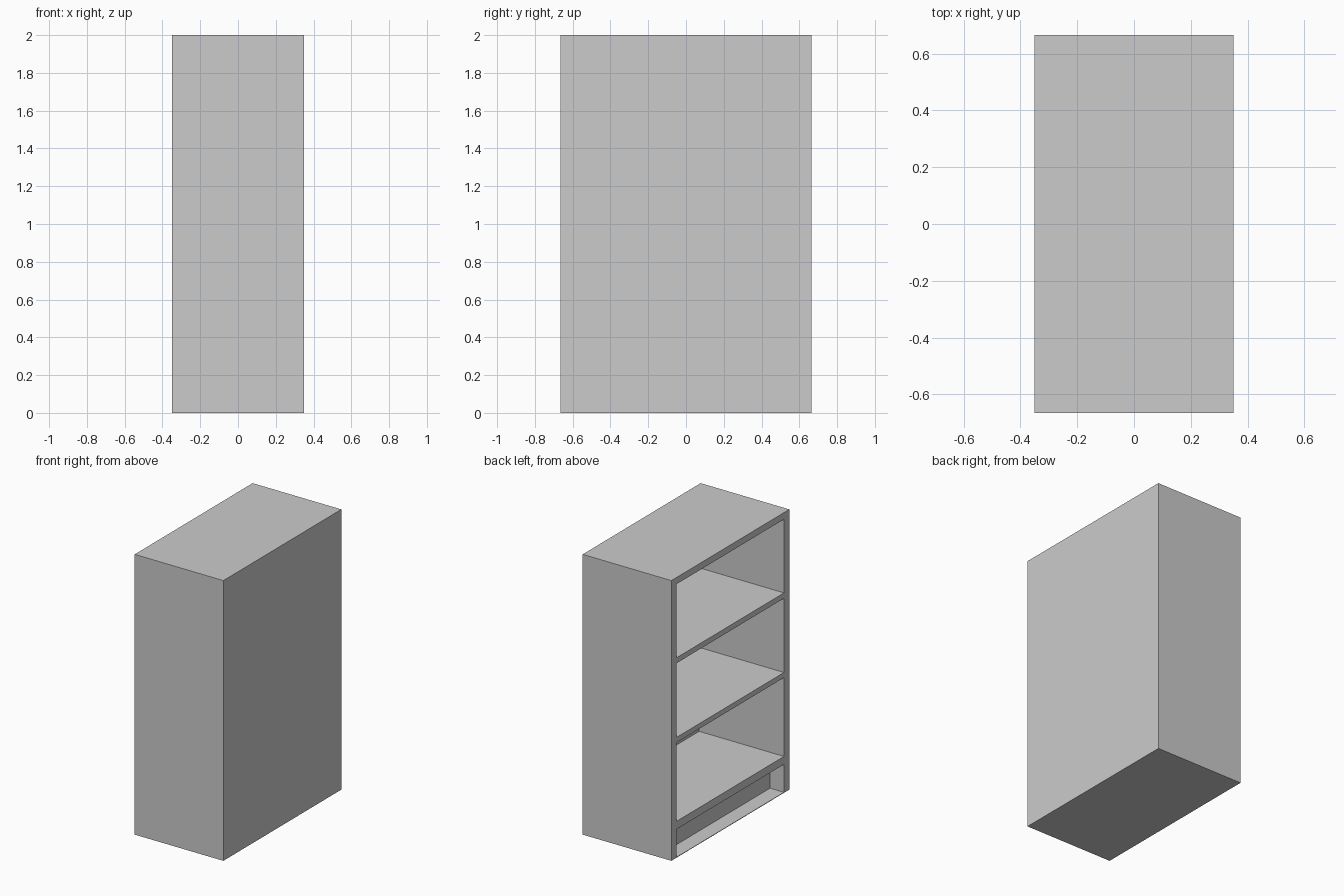
import bpy, bmesh
from mathutils import Vector

if "Cube" in bpy.data.objects:
    bpy.data.objects.remove(bpy.data.objects["Cube"])

# Overall size: the open face of the bookcase looks toward -x
X, Y, H = 0.35, 0.665, 2.0
SIDE, TOP, BACK = 0.06, 0.048, 0.03
YI = Y - SIDE          # inner half width
XB = X - BACK          # inner face of the back panel


def board(name, lo, hi):
    """Flat board between two opposite corners."""
    lo, hi = Vector(lo), Vector(hi)
    bm = bmesh.new()
    bmesh.ops.create_cube(bm, size=1)
    size = hi - lo
    for v in bm.verts:
        v.co = Vector(a * b for a, b in zip(v.co, size))
    mesh = bpy.data.meshes.new(name)
    bm.to_mesh(mesh)
    bm.free()
    obj = bpy.data.objects.new(name, mesh)
    obj.location = (lo + hi) / 2
    bpy.context.collection.objects.link(obj)
    return obj


# Carcass: two sides, top and back
for name, y0, y1 in (("left_side", -Y, -YI), ("right_side", YI, Y)):
    board(name, (-X, y0, 0), (X, y1, H))
board("top_panel", (-X, -YI, H - TOP), (X, YI, H))
board("back_panel", (XB, -YI, 0), (X, YI, H - TOP))

# Shelves: thicker lowest one, two thin ones above
for name, z0, z1 in (("bottom_shelf", 0.203, 0.26),
                     ("middle_shelf", 0.822, 0.859),
                     ("upper_shelf", 1.388, 1.427)):
    board(name, (-X, -YI, z0), (XB, YI, z1))

# Base: thin floor and recessed kick board
board("base_floor", (-X, -YI, 0), (XB, YI, 0.004))
board("kick_board", (-X + 0.11, -YI, 0.004), (-X + 0.14, YI, 0.203))
